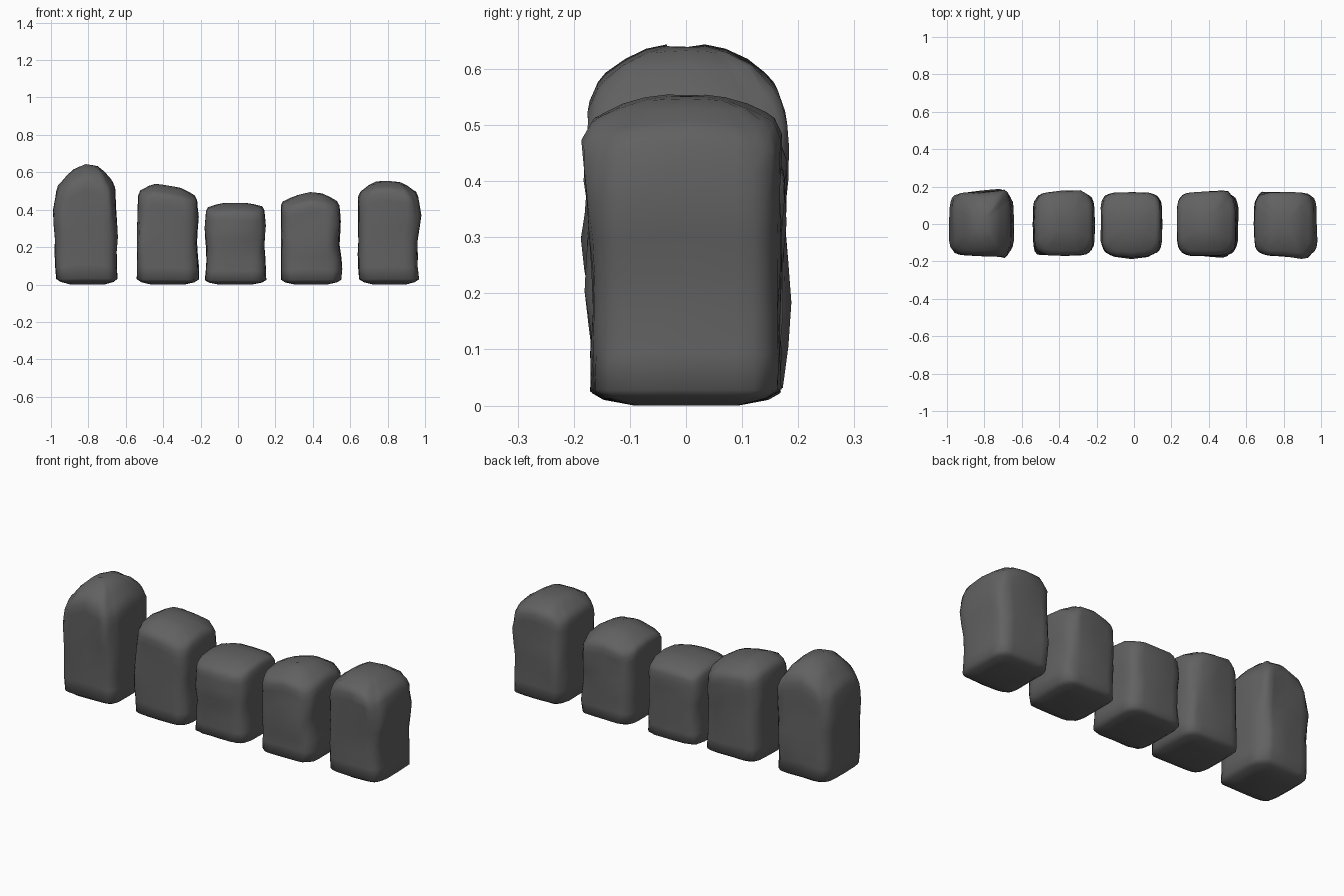
import bpy, bmesh, math, random

if "Cube" in bpy.data.objects:
    bpy.data.objects.remove(bpy.data.objects["Cube"], do_unlink=True)

stone = bpy.data.materials.new("dark grey stone")
stone.use_nodes = True
colour = (0.12, 0.12, 0.12, 1)
stone.diffuse_color = colour
stone.node_tree.nodes["Principled BSDF"].inputs["Base Color"].default_value = colour

SIDES = 28
BODY = [0.06, 0.2, 0.35, 0.5, 0.65, 0.8, 0.92, 1]   # ring heights, as part of the shoulder
CAP = [0.94, 0.84, 0.65, 0.42, 0.2]                 # ring widths over the top


def blend(values, t):
    """Read evenly spaced values at t from 0 to 1."""
    t = min(max(t, 0), 1) * (len(values) - 1)
    i = min(int(t), len(values) - 2)
    return values[i] + (values[i + 1] - values[i]) * (t - i)


def outline(angle):
    """Unit square with rounded corners."""
    c, s = math.cos(angle), math.sin(angle)
    return [math.copysign(abs(v) ** 0.42, v) for v in (c, s)]


def make_block(name, left, right, crown, drop, bumps, seed):
    """Weathered upright block; left, right and crown trace its silhouette."""
    rng = random.Random(seed)
    bm = bmesh.new()

    def point(angle, width, t, cap):
        u, v = outline(angle)
        x0, x1 = blend(left, t), blend(right, t)
        shape = 0.5 + u * width / 2
        top = blend(crown, shape) - drop * abs(v * width) ** 2.5
        grow = 1
        for where, height, size in bumps:
            turn = math.remainder(angle - math.radians(where), math.tau)
            grow += size * math.exp(-(turn / 0.3) ** 2 - ((t - height) / 0.25) ** 2)
        grow += rng.uniform(-0.02, 0.02)
        x = (x0 + x1) / 2 + u * width * (x1 - x0) / 2 * (1 + (grow - 1) * 0.6)
        y = v * width * 0.168 * grow
        z = top if cap else top * t
        return bm.verts.new((x, y, z))

    def ring(width, t, cap=False):
        return [point(math.tau * i / SIDES, width, t, cap) for i in range(SIDES)]

    # Narrow foot, straight body, domed crown
    foot = ring(0.55, 0)
    rings = [foot, ring(0.86, 0.025)]
    rings += [ring(1, t * 0.96) for t in BODY]
    rings += [ring(w, 1, True) for w in CAP]
    for low, high in zip(rings, rings[1:]):
        for i in range(SIDES):
            j = (i + 1) % SIDES
            bm.faces.new((low[i], low[j], high[j], high[i]))
    bm.faces.new(foot[::-1])
    bm.faces.new(rings[-1])

    mesh = bpy.data.meshes.new(name)
    bm.to_mesh(mesh)
    bm.free()
    mesh.materials.append(stone)
    for face in mesh.polygons:
        face.use_smooth = True
    block = bpy.data.objects.new(name, mesh)
    bpy.context.collection.objects.link(block)


# Silhouettes run from foot to shoulder, crowns from the right side to the left
make_block("tallest_block",
           [-0.97, -0.98, -0.98, -0.99, -0.97], [-0.64, -0.65, -0.64, -0.65, -0.66],
           [0.52, 0.61, 0.645, 0.63, 0.54], 0.08,
           [(60, 0.9, 0.16), (300, 0.82, 0.14), (75, 0.35, 0.12)], 1)
make_block("second_block",
           [-0.54, -0.54, -0.54, -0.54, -0.53], [-0.21, -0.21, -0.22, -0.21, -0.22],
           [0.5, 0.54, 0.53, 0.515, 0.47], 0.06,
           [(225, 0.4, 0.07), (80, 0.9, 0.08)], 2)
make_block("shortest_block",
           [-0.18, -0.17, -0.17, -0.18, -0.17], [0.15, 0.15, 0.14, 0.15, 0.14],
           [0.41, 0.435, 0.437, 0.435, 0.415], 0.05,
           [(270, 0.8, 0.1)], 3)
make_block("fourth_block",
           [0.23, 0.23, 0.23, 0.23, 0.23], [0.55, 0.56, 0.54, 0.55, 0.54],
           [0.44, 0.475, 0.495, 0.485, 0.44], 0.06,
           [(70, 0.85, 0.09), (285, 0.5, 0.07)], 4)
make_block("fifth_block",
           [0.65, 0.64, 0.645, 0.64, 0.645], [0.97, 0.96, 0.96, 0.98, 0.96],
           [0.49, 0.55, 0.555, 0.545, 0.49], 0.05,
           [(290, 0.9, 0.14), (330, 0.8, 0.07), (120, 0.4, 0.07)], 5)
